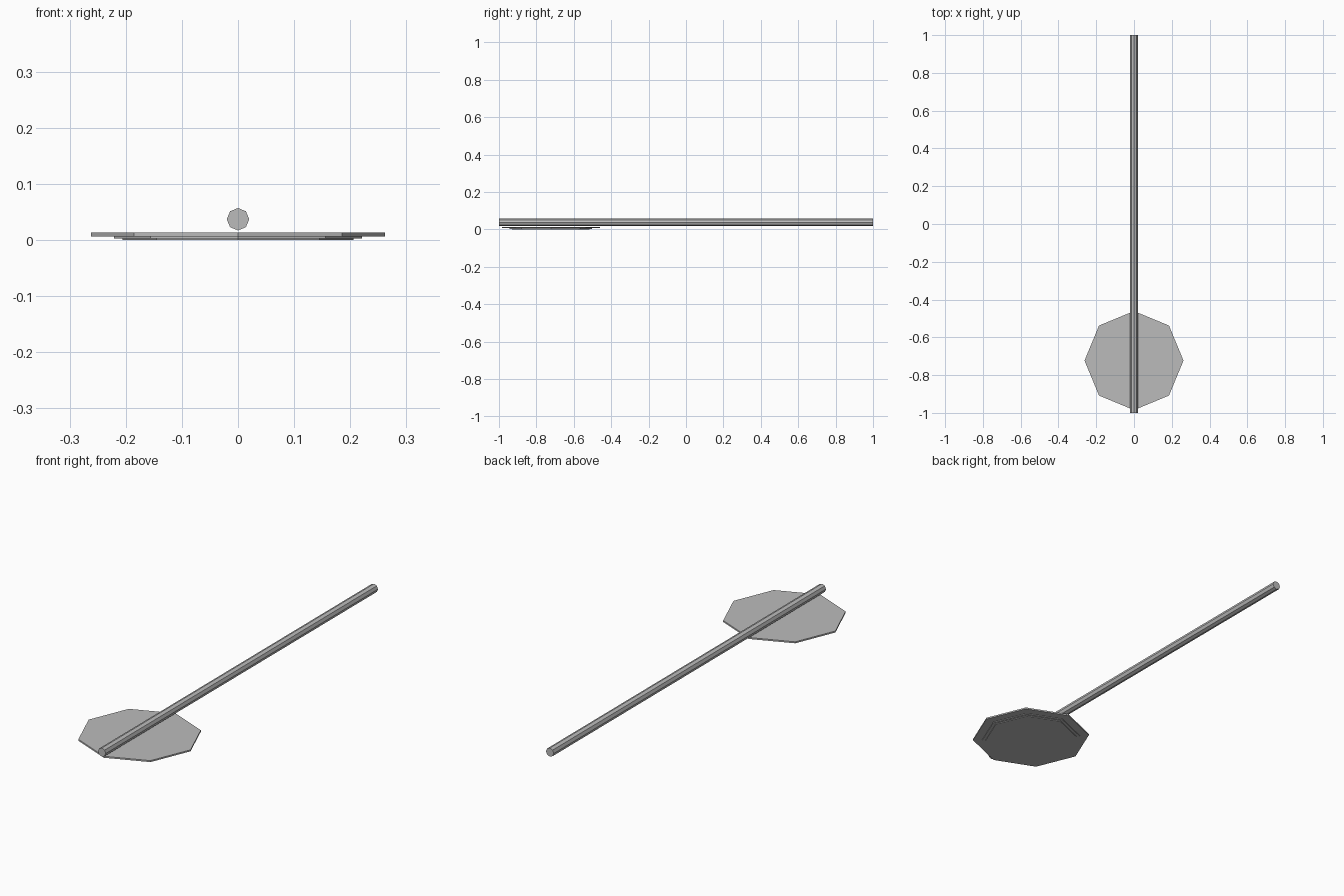
import bpy
import math

cube = bpy.data.objects.get("Cube")
if cube:
    bpy.data.objects.remove(cube, do_unlink=True)

SIDES = 8
DISC_Y = -0.723

# Single plain metal colour
grey = bpy.data.materials.new("plain_grey")
grey.use_nodes = True
colour = (0.5, 0.5, 0.5, 1)
grey.diffuse_color = colour
grey.node_tree.nodes["Principled BSDF"].inputs["Base Color"].default_value = colour


def prism(name, radius, depth, location, rotation=(0, 0, 0)):
    """Flat-shaded eight-sided prism with corners on its axes."""
    bpy.ops.mesh.primitive_cylinder_add(vertices=SIDES, radius=radius, depth=depth,
                                        location=location, rotation=rotation)
    obj = bpy.context.object
    obj.name = name
    obj.data.materials.append(grey)
    return obj


# Stepped disc: wide top plate over two narrower layers
layers = [
    ("disc_bottom_layer", 0.206, 0.0, 0.003),
    ("disc_middle_layer", 0.221, 0.003, 0.006),
    ("disc_top_plate", 0.262, 0.006, 0.013),
]
for name, radius, low, high in layers:
    prism(name, radius, high - low, (0, DISC_Y, (low + high) / 2))

# Long rod lying just above the disc
prism("rod", 0.02, 2, (0, 0, 0.037), (math.pi / 2, 0, 0))
